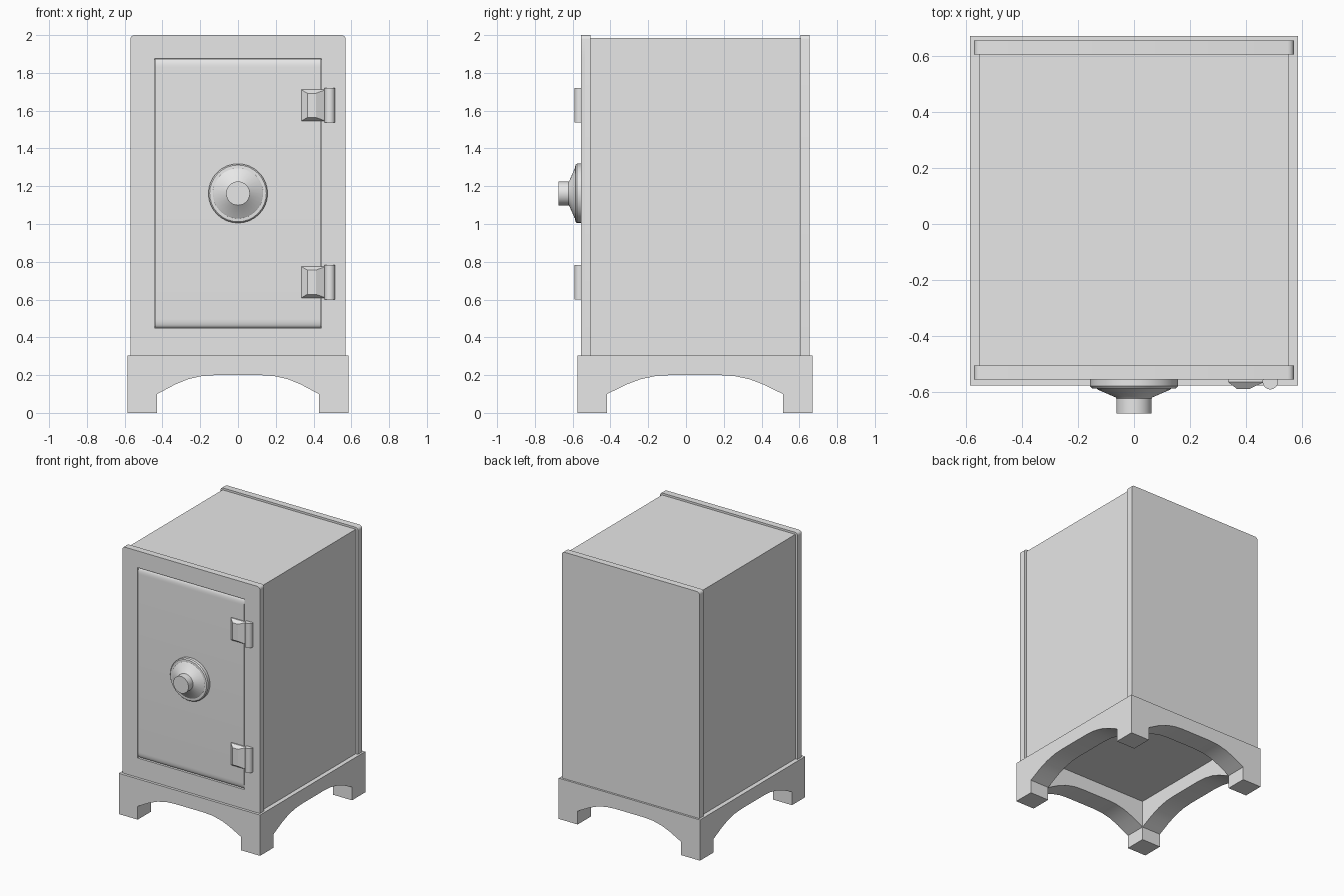
import bpy, bmesh, math

if "Cube" in bpy.data.objects:
    bpy.data.objects.remove(bpy.data.objects["Cube"])

grey = bpy.data.materials.new("steel grey")
grey.diffuse_color = (0.8, 0.8, 0.8, 1)
grey.use_nodes = True
grey.node_tree.nodes["Principled BSDF"].inputs["Base Color"].default_value = grey.diffuse_color


def finish(name, bm, smooth=False):
    bmesh.ops.recalc_face_normals(bm, faces=bm.faces)
    me = bpy.data.meshes.new(name)
    bm.to_mesh(me)
    bm.free()
    me.materials.append(grey)
    ob = bpy.data.objects.new(name, me)
    bpy.context.collection.objects.link(ob)
    if smooth:
        bpy.ops.object.select_all(action='DESELECT')
        ob.select_set(True)
        bpy.context.view_layer.objects.active = ob
        bpy.ops.object.shade_smooth_by_angle(angle=math.radians(30))
    return ob


def prism(name, pts, a, b, axis='y', smooth=False):
    """Extrude a closed profile between a and b along an axis."""
    place = {'x': lambda u, v, t: (t, u, v),
             'y': lambda u, v, t: (u, t, v),
             'z': lambda u, v, t: (u, v, t)}[axis]
    bm = bmesh.new()
    lo = [bm.verts.new(place(u, v, a)) for u, v in pts]
    hi = [bm.verts.new(place(u, v, b)) for u, v in pts]
    bm.faces.new(lo)
    bm.faces.new(hi)
    n = len(pts)
    for i in range(n):
        j = (i + 1) % n
        bm.faces.new((lo[i], lo[j], hi[j], hi[i]))
    return finish(name, bm, smooth)


def rect(u0, u1, v0, v1):
    return [(u0, v0), (u1, v0), (u1, v1), (u0, v1)]


def box(name, x0, x1, y0, y1, z0, z1):
    return prism(name, rect(x0, x1, y0, y1), z0, z1, 'z')


# Base: open frame with four feet joined by arches
BX, Y0, Y1, FOOT, BZ = 0.585, -0.575, 0.67, 0.157, 0.305
half = [(1, 0.1), (0.92, 0.118), (0.78, 0.15), (0.62, 0.178), (0.45, 0.195), (0.28, 0.2)]
arch = [(-u, z) for u, z in half] + [(u, z) for u, z in reversed(half)]

w = BX - FOOT
wall = ([(-BX, BZ), (-BX, 0), (-w, 0)] + [(u * w, z) for u, z in arch]
        + [(w, 0), (BX, 0), (BX, BZ)])
prism("base_front", wall, Y0, Y0 + FOOT, 'y', True)
prism("base_back", wall, Y1 - FOOT, Y1, 'y', True)

mid, d = (Y0 + Y1) / 2, (Y1 - Y0) / 2 - FOOT
side = [(mid - d, BZ)] + [(mid + u * d, z) for u, z in arch] + [(mid + d, BZ)]
for name, s in (("base_left", -1), ("base_right", 1)):
    prism(name, side, s * w, s * BX, 'x', True)

# Body shell
box("body", -0.552, 0.552, -0.505, 0.605, BZ, 1.985)


# Front and back plates with small rounded top corners
def plate_profile(hw, top, r=0.022):
    pts = [(-hw, BZ), (hw, BZ)]
    for cx, start in ((hw - r, 0), (-hw + r, 90)):
        for k in range(5):
            a = math.radians(start + k * 22.5)
            pts.append((cx + r * math.cos(a), top - r + r * math.sin(a)))
    return pts


prism("back_plate", plate_profile(0.57, 2.0), 0.605, 0.655, 'y', True)
prism("front_plate", plate_profile(0.57, 2.0), -0.535, -0.505, 'y', True)

# Front frame around the door opening, as one ring
DX, DZ0, DZ1 = 0.443, 0.45, 1.875
outer = plate_profile(0.57, 2.0)
top_pts = outer[2:]
prism("frame_top", [(-0.57, DZ1), (0.57, DZ1)] + top_pts, -0.555, -0.535, 'y', True)
box("frame_bottom", -0.57, 0.57, -0.555, -0.535, BZ, DZ0)
for name, s in (("frame_left", -1), ("frame_right", 1)):
    box(name, min(s * DX, s * 0.57), max(s * DX, s * 0.57), -0.555, -0.535, DZ0, DZ1)

# Door: rounded top and bottom edges, set in the opening
R, D = 0.045, 0.016
curve = [(R * (1 - math.cos(t)), D * math.sin(t)) for t in
         [math.radians(15 * k) for k in range(7)]]
door = [(-0.535, DZ0 + 0.002)]
door += [(-0.539 - dy, DZ0 + 0.002 + dz) for dz, dy in curve]
door += [(-0.539 - dy, DZ1 - 0.002 - dz) for dz, dy in reversed(curve)]
door += [(-0.535, DZ1 - 0.002)]
prism("door", door, -DX + 0.003, DX - 0.003, 'x', True)

# Combination dial: lathed flange, cone and knob
prof = [(0.157, -0.553), (0.157, -0.578), (0.15, -0.586), (0.133, -0.587),
        (0.128, -0.591), (0.066, -0.618), (0.063, -0.622), (0.063, -0.675)]
bm = bmesh.new()
N = 32
rings = [[bm.verts.new((r * math.cos(2 * math.pi * i / N), y,
                        1.162 + r * math.sin(2 * math.pi * i / N)))
          for i in range(N)] for r, y in prof]
for p, q in zip(rings, rings[1:]):
    for i in range(N):
        j = (i + 1) % N
        bm.faces.new((p[i], p[j], q[j], q[i]))
bm.faces.new(rings[-1])
bm.faces.new(rings[0])
finish("dial", bm, True)

# Hinges: tapered leaf plus a round pin
for tag, cz in (("upper", 1.628), ("lower", 0.692)):
    bm = bmesh.new()
    loops = []
    for x0, x1, h, y in ((0.335, 0.465, 0.083, -0.55), (0.335, 0.465, 0.083, -0.563),
                         (0.367, 0.412, 0.064, -0.588)):
        loops.append([bm.verts.new((x, y, cz + z)) for x, z in rect(x0, x1, -h, h)])
    for p, q in zip(loops, loops[1:]):
        for i in range(4):
            j = (i + 1) % 4
            bm.faces.new((p[i], p[j], q[j], q[i]))
    bm.faces.new(loops[0])
    bm.faces.new(loops[-1])
    finish(tag + "_hinge_leaf", bm)

    pin = [(0.486 + 0.028 * math.cos(2 * math.pi * k / 16),
            -0.562 + 0.028 * math.sin(2 * math.pi * k / 16)) for k in range(16)]
    prism(tag + "_hinge_pin", pin, cz - 0.091, cz + 0.091, 'z', True)
